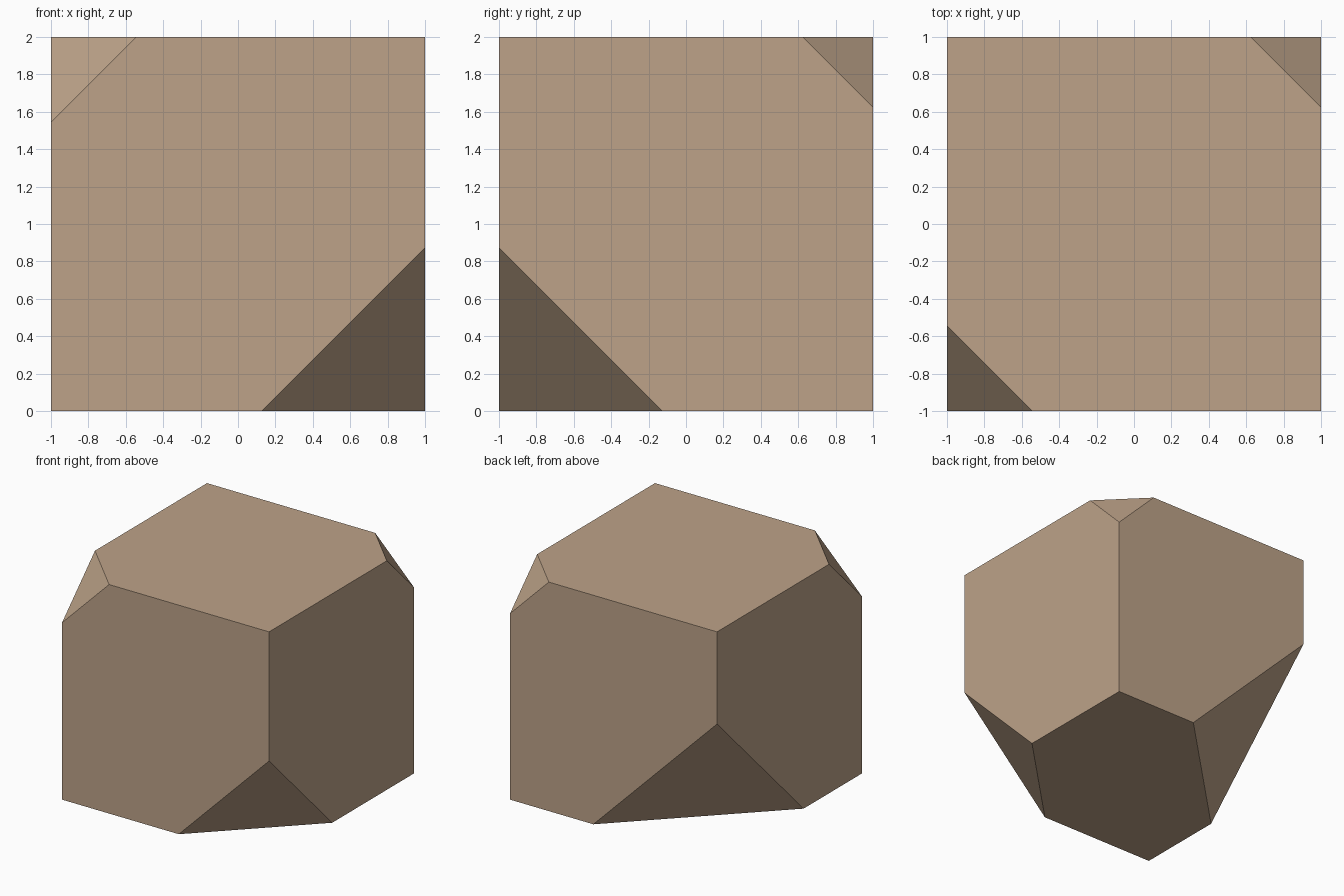
import bpy, bmesh
from mathutils import Vector

if "Cube" in bpy.data.objects:
    bpy.data.objects.remove(bpy.data.objects["Cube"])

# Clay-coloured material
clay = bpy.data.materials.new("warm tan")
clay.diffuse_color = (0.51, 0.365, 0.25, 1.0)
clay.use_nodes = True
clay.node_tree.nodes["Principled BSDF"].inputs["Base Color"].default_value = clay.diffuse_color

# Cube standing on the ground
bm = bmesh.new()
bmesh.ops.create_cube(bm, size=2.0)


def cut_corner(bm, sign, length):
    """Slice off one cube corner; length is measured along each edge."""
    normal = Vector(sign)
    point = normal - Vector((sign[0] * length, 0, 0))
    cut = bmesh.ops.bisect_plane(
        bm, geom=bm.verts[:] + bm.edges[:] + bm.faces[:], dist=1e-5,
        plane_co=point, plane_no=normal.normalized(), clear_outer=True)
    rim = [e for e in cut["geom_cut"] if isinstance(e, bmesh.types.BMEdge)]
    bmesh.ops.edgeloop_fill(bm, edges=rim)


# Four alternating corners, each cut to a different depth
for sign, length in (((-1, -1, 1), 0.455), ((1, 1, 1), 0.375),
                     ((1, -1, -1), 0.872), ((-1, 1, -1), 1.195)):
    cut_corner(bm, sign, length)

bmesh.ops.translate(bm, verts=bm.verts[:], vec=(0, 0, 1))
bmesh.ops.recalc_face_normals(bm, faces=bm.faces[:])

mesh = bpy.data.meshes.new("truncated_block")
bm.to_mesh(mesh)
bm.free()
mesh.materials.append(clay)
block = bpy.data.objects.new("truncated_block", mesh)
bpy.context.collection.objects.link(block)
